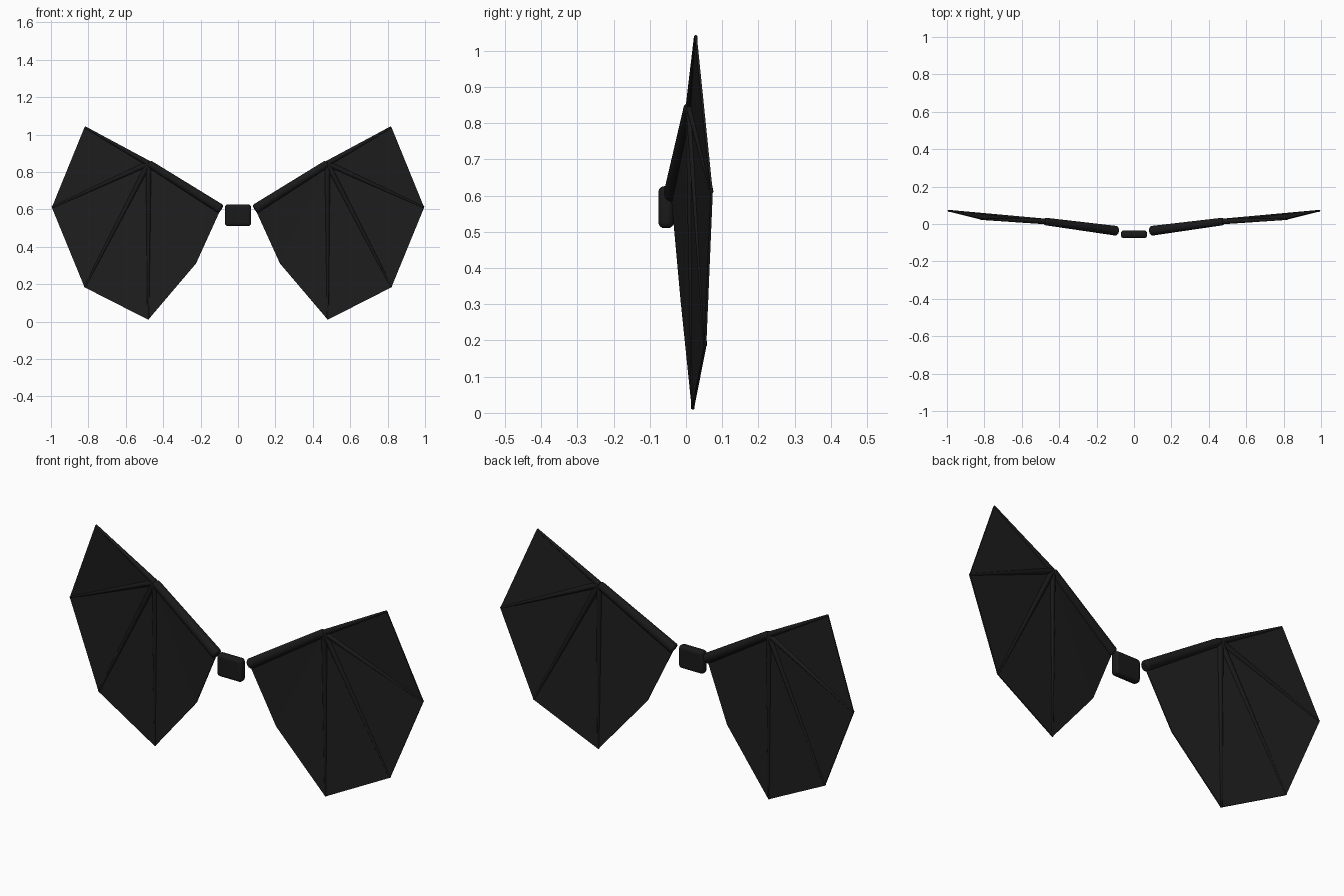
import bpy, bmesh
from mathutils import Vector

cube = bpy.data.objects.get("Cube")
if cube:
    bpy.data.objects.remove(cube, do_unlink=True)


def material(name, value):
    m = bpy.data.materials.new(name)
    m.use_nodes = True
    colour = (value, value, value, 1)
    m.diffuse_color = colour
    bsdf = m.node_tree.nodes["Principled BSDF"]
    bsdf.inputs["Base Color"].default_value = colour
    bsdf.inputs["Roughness"].default_value = 0.8
    return m


skin = material("membrane black", 0.013)
bone = material("bone black", 0.010)


def finish(obj, name, mat, bevel=0, segments=3):
    obj.name = name
    obj.data.materials.append(mat)
    if bevel:
        mod = obj.modifiers.new("rounded edges", "BEVEL")
        mod.width, mod.segments = bevel, segments
    return obj


def rod(name, a, b, r1, r2, bevel):
    """Tapered round bone running from a to b."""
    a, b = Vector(a), Vector(b)
    axis = b - a
    bpy.ops.mesh.primitive_cone_add(vertices=16, radius1=r1, radius2=r2,
                                    depth=axis.length, location=(a + b) / 2)
    obj = bpy.context.object
    obj.rotation_euler = axis.to_track_quat("Z", "Y").to_euler()
    finish(obj, name, bone, bevel)
    bpy.ops.object.shade_smooth_by_angle()
    return obj


# Wing joints on the left side
shoulder = (0.09, -0.037, 0.60)
wrist = (0.478, 0.014, 0.845)
tips = [(0.82, 0.027, 1.04), (0.995, 0.071, 0.61),
        (0.82, 0.053, 0.183), (0.48, 0.019, 0.01)]
inner = (0.225, -0.012, 0.31)


def membrane(name, s):
    """Thin skin stretched in a fan around the wrist."""
    rim = tips + [inner, (0.10, -0.037, 0.585)]
    bm = bmesh.new()
    hub = bm.verts.new((wrist[0] * s, wrist[1], wrist[2]))
    ring = [bm.verts.new((x * s, y, z)) for x, y, z in rim]
    for p, q in zip(ring, ring[1:]):
        bm.faces.new((hub, p, q))
    bmesh.ops.recalc_face_normals(bm, faces=bm.faces)
    mesh = bpy.data.meshes.new(name)
    bm.to_mesh(mesh)
    bm.free()
    obj = bpy.data.objects.new(name, mesh)
    bpy.context.collection.objects.link(obj)
    mod = obj.modifiers.new("thickness", "SOLIDIFY")
    mod.thickness, mod.offset = 0.006, 0
    finish(obj, name, skin)


for side, s in (("left", 1), ("right", -1)):
    def flip(p):
        return (p[0] * s, p[1], p[2])

    membrane(side + "_wing_membrane", s)
    rod(side + "_wing_arm", flip(shoulder), flip(wrist), 0.026, 0.02, 0.01)
    for i, tip in enumerate(tips):
        rod(f"{side}_wing_finger_{i + 1}", flip(wrist), flip(tip),
            0.015, 0.005, 0.003)

# Rounded block between the wings
bpy.ops.mesh.primitive_cube_add(size=1, location=(0, -0.055, 0.568))
block = bpy.context.object
block.scale = (0.14, 0.042, 0.116)
bpy.ops.object.transform_apply(location=False, rotation=False, scale=True)
finish(block, "centre_block", bone, 0.016, 4)
bpy.ops.object.shade_smooth_by_angle()
